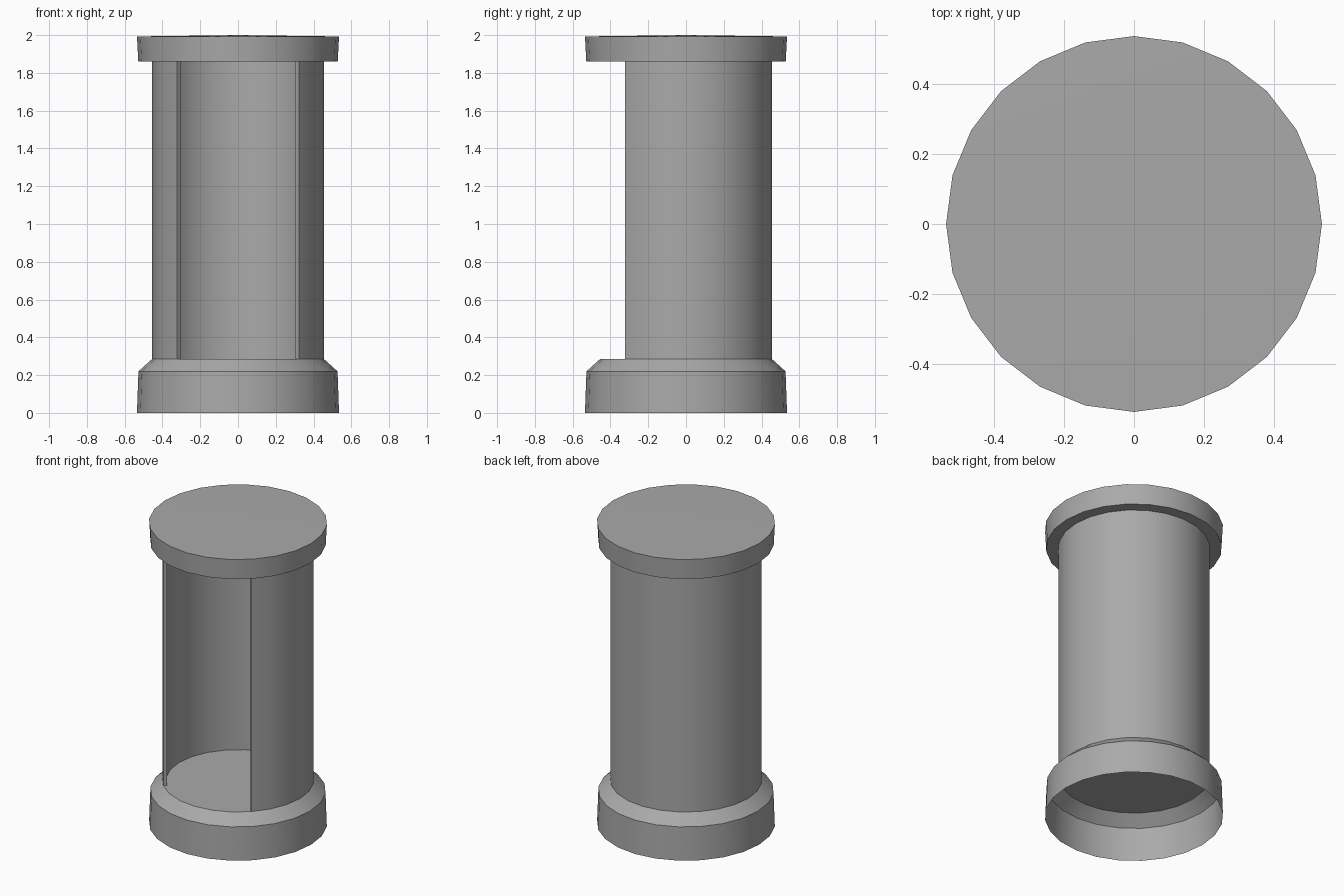
import bpy, bmesh
from math import radians, cos, sin

if "Cube" in bpy.data.objects:
    bpy.data.objects.remove(bpy.data.objects["Cube"])

GREY = (0.4, 0.4, 0.4, 1)
STEP = 15  # 24 sides around

grey = bpy.data.materials.new("plain grey")
grey.use_nodes = True
grey.diffuse_color = GREY
grey.node_tree.nodes["Principled BSDF"].inputs["Base Color"].default_value = GREY


def lathe(name, profile, start=0, end=360, wall=False):
    """Sweep an (r, z) profile round z; wall closes the section and both ends."""
    bm = bmesh.new()
    rings = []
    for a in range(start, end + 1, STEP):
        t = radians(a)
        rings.append([bm.verts.new((r * cos(t), r * sin(t), z)) for r, z in profile])
    n = len(profile)
    for a, b in zip(rings, rings[1:]):
        for i in range(n if wall else n - 1):
            j = (i + 1) % n
            bm.faces.new((a[i], b[i], b[j], a[j]))
    if wall:
        bm.faces.new(rings[0])
        bm.faces.new(rings[-1][::-1])
    bmesh.ops.remove_doubles(bm, verts=bm.verts, dist=0.0005)
    if wall:
        bmesh.ops.recalc_face_normals(bm, faces=bm.faces)
    mesh = bpy.data.meshes.new(name)
    bm.to_mesh(mesh)
    bm.free()
    mesh.materials.append(grey)
    ob = bpy.data.objects.new(name, mesh)
    bpy.context.collection.objects.link(ob)
    bpy.ops.object.select_all(action='DESELECT')
    ob.select_set(True)
    bpy.context.view_layer.objects.active = ob
    bpy.ops.object.shade_smooth_by_angle(angle=radians(30))
    return ob


# Hollow base: open below, chamfered shoulder, flat floor
lathe("base", [(0.535, 0), (0.527, 0.22), (0.455, 0.285), (0, 0.285)])

# Tube wall with a quarter-turn opening at the front
lathe("tube_wall", [(0.455, 0.285), (0.455, 1.86), (0.432, 1.86), (0.432, 0.285)],
      -45, 225, wall=True)

# Flat lid with overhanging rim
lathe("lid", [(0, 1.86), (0.528, 1.86), (0.535, 1.993), (0, 2.0)])
